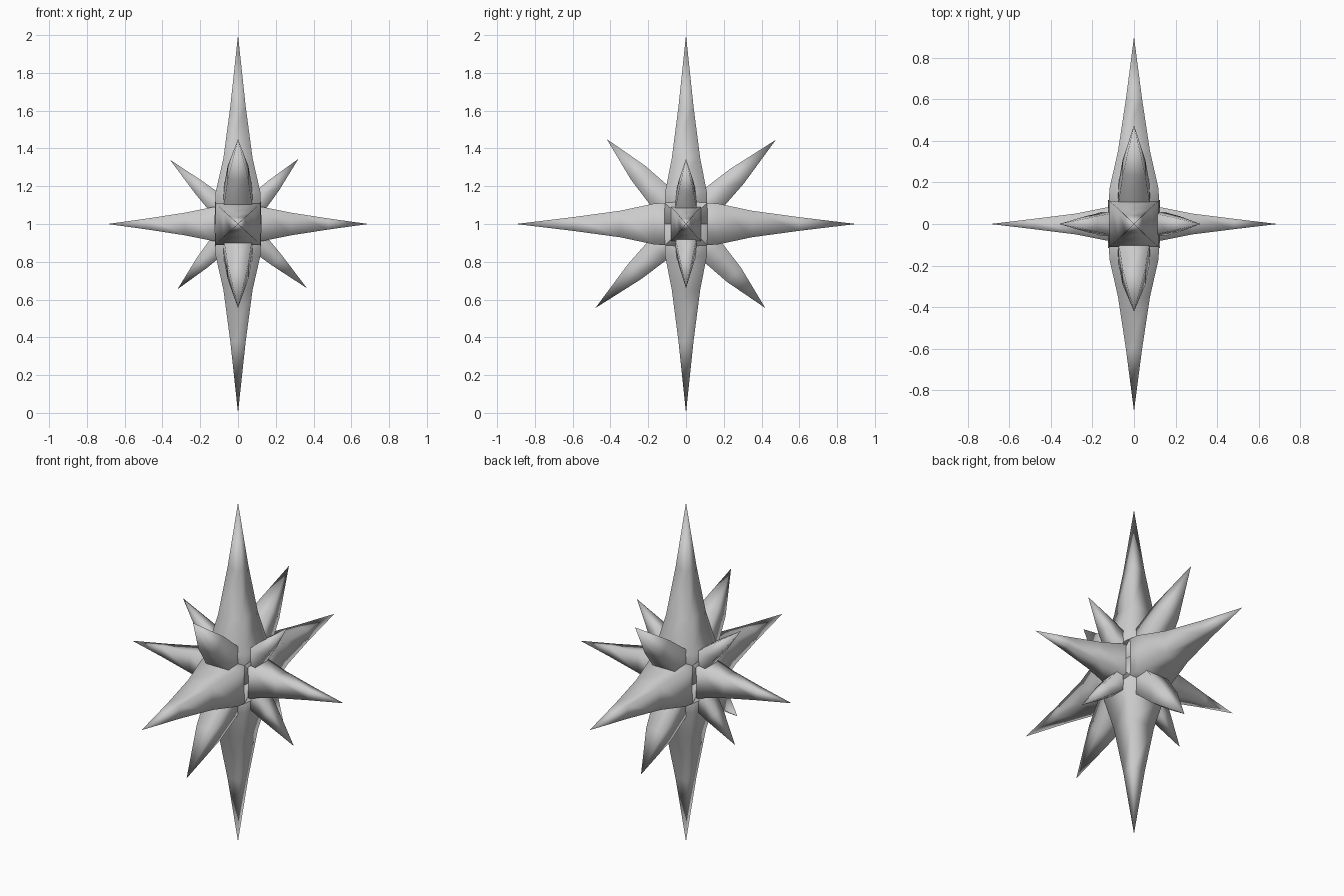
import bpy, bmesh
from mathutils import Vector

if "Cube" in bpy.data.objects:
    bpy.data.objects.remove(bpy.data.objects["Cube"])

CENTRE = Vector((0, 0, 1))


def spike(name, tip, side, rings):
    """Four-sided tapering spike from the star centre; rings = (distance, half width, half depth)."""
    tip = Vector(tip)
    axis = tip.normalized()
    u = Vector(side)
    v = axis.cross(u).normalized()
    bm = bmesh.new()
    loops = []
    for d, a, b in rings:
        loops.append([bm.verts.new(CENTRE + axis * d + u * a * s + v * b * t)
                      for s, t in ((1, 1), (-1, 1), (-1, -1), (1, -1))])
    end = bm.verts.new(CENTRE + tip)
    bm.faces.new(loops[0][::-1])
    for lo, hi in zip(loops, loops[1:]):
        for i in range(4):
            j = (i + 1) % 4
            bm.faces.new((lo[i], lo[j], hi[j], hi[i]))
    for i in range(4):
        bm.faces.new((loops[-1][i], loops[-1][(i + 1) % 4], end))
    bmesh.ops.recalc_face_normals(bm, faces=bm.faces)
    for f in bm.faces:
        f.smooth = True
    mesh = bpy.data.meshes.new(name)
    bm.to_mesh(mesh)
    bm.free()
    bpy.context.collection.objects.link(bpy.data.objects.new(name, mesh))


# Main spikes along the three axes
tall = [(0, .125, .115), (.17, .118, .11), (.35, .077, .075), (.62, .041, .04)]
long = [(0, .125, .12), (.17, .118, .108), (.35, .077, .07), (.60, .039, .036)]
wide = [(0, .085, .095), (.13, .08, .09), (.28, .05, .06), (.48, .025, .029)]
for s in (1, -1):
    spike("vertical_spike", (0, 0, s), (1, 0, 0), tall)
    spike("front_back_spike", (0, .9 * s, 0), (1, 0, 0), long)
    spike("side_spike", (.69 * s, 0, 0), (0, 1, 0), wide)

# Diagonal spikes between the vertical and front/back ones
big = [(0, .085, .08), (.2, .075, .07), (.37, .055, .053)]
for y, z in ((.475, .445), (-.42, .45), (-.48, -.445), (.42, -.445)):
    spike("large_diagonal_spike", (0, y, z), (1, 0, 0), big)

# Smaller diagonal spikes between the vertical and side ones
small = [(0, .062, .06), (.17, .055, .052), (.28, .038, .038)]
for x, z in ((.32, .345), (-.36, .34), (-.32, -.345), (.365, -.34)):
    spike("small_diagonal_spike", (x, 0, z), (0, 1, 0), small)
